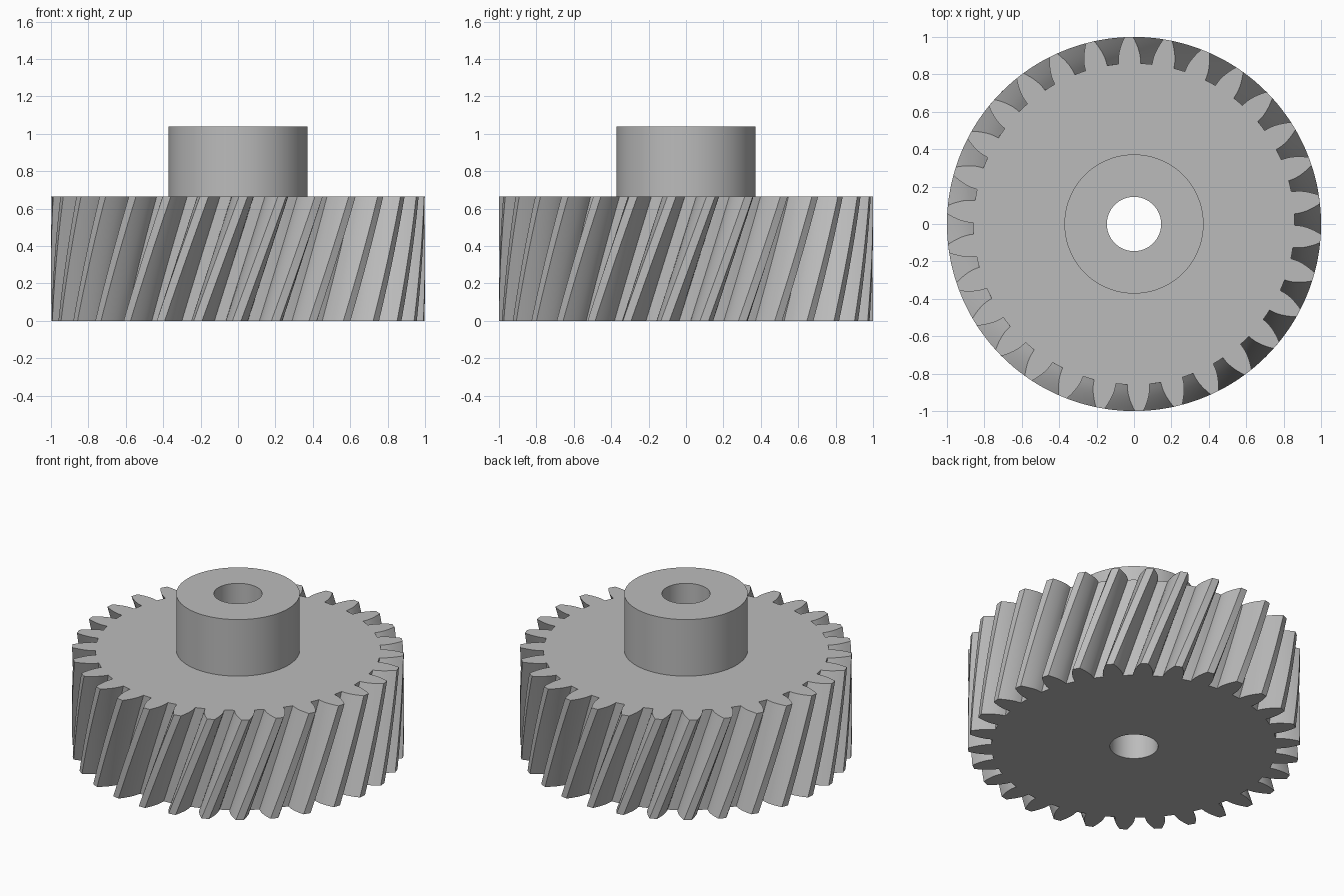
import bpy
import bmesh
from math import pi, cos, acos, tan, sin, radians

TEETH = 30
TIP, PITCH, ROOT = 1.0, 0.9375, 0.859
BASE = PITCH * cos(radians(20))      # involute base circle
FACE, TOP = 0.664, 1.04              # gear width, hub top
HUB, BORE = 0.372, 0.145
PHASE, TWIST = radians(7.6), radians(14)
LAYERS, STEPS = 14, 7

if "Cube" in bpy.data.objects:
    bpy.data.objects.remove(bpy.data.objects["Cube"], do_unlink=True)


def inv(a):
    return tan(a) - a


def half_angle(r):
    """Half the angular thickness of a tooth at radius r."""
    return pi / (2 * TEETH) + inv(radians(20)) - inv(acos(min(1, BASE / r)))


# One tooth as (angle, radius), from the root up one flank and down the other
flank = [(-half_angle(BASE) - 0.002, ROOT)]
for i in range(STEPS):
    r = BASE + (TIP - BASE) * i / (STEPS - 1)
    flank.append((-half_angle(r), r))
tooth = flank + [(0, TIP)] + [(-a, r) for a, r in reversed(flank)]

# Root land up to the next tooth
gap_start, gap_end = -flank[0][0], 2 * pi / TEETH + flank[0][0]
tooth += [(gap_start + (gap_end - gap_start) * t / 3, ROOT) for t in (1, 2)]

profile = [(a + PHASE + 2 * pi * k / TEETH, r)
           for k in range(TEETH) for a, r in tooth]

bm = bmesh.new()


def ring(z, twist=0, radius=None):
    """Loop of vertices: the tooth outline, or a circle of the given radius."""
    return [bm.verts.new(((radius or r) * cos(a + twist),
                          (radius or r) * sin(a + twist), z))
            for a, r in profile]


# Helical teeth from the bottom up, then hub, bore and bottom face
rings = [ring(FACE * i / LAYERS, TWIST * (i / LAYERS - 1))
         for i in range(LAYERS + 1)]
rings += [ring(FACE, 0, 0.82), ring(FACE, 0, HUB), ring(TOP, 0, HUB),
          ring(TOP, 0, BORE), ring(0, 0, BORE), ring(0, -TWIST, 0.82)]

n = len(profile)
for lower, upper in zip(rings, rings[1:] + rings[:1]):
    for i in range(n):
        j = (i + 1) % n
        bm.faces.new((lower[i], lower[j], upper[j], upper[i]))
bmesh.ops.recalc_face_normals(bm, faces=bm.faces)

mesh = bpy.data.meshes.new("helical_gear_with_hub")
bm.to_mesh(mesh)
bm.free()
gear = bpy.data.objects.new("helical_gear_with_hub", mesh)
bpy.context.collection.objects.link(gear)

# Plain grey metal
grey = (0.5, 0.5, 0.5, 1)
mat = bpy.data.materials.new("grey_metal")
mat.use_nodes = True
mat.diffuse_color = grey
mat.node_tree.nodes["Principled BSDF"].inputs["Base Color"].default_value = grey
mesh.materials.append(mat)

# Smooth curves, sharp tooth and hub edges
bpy.ops.object.select_all(action='DESELECT')
gear.select_set(True)
bpy.context.view_layer.objects.active = gear
bpy.ops.object.shade_smooth_by_angle(angle=radians(30))
